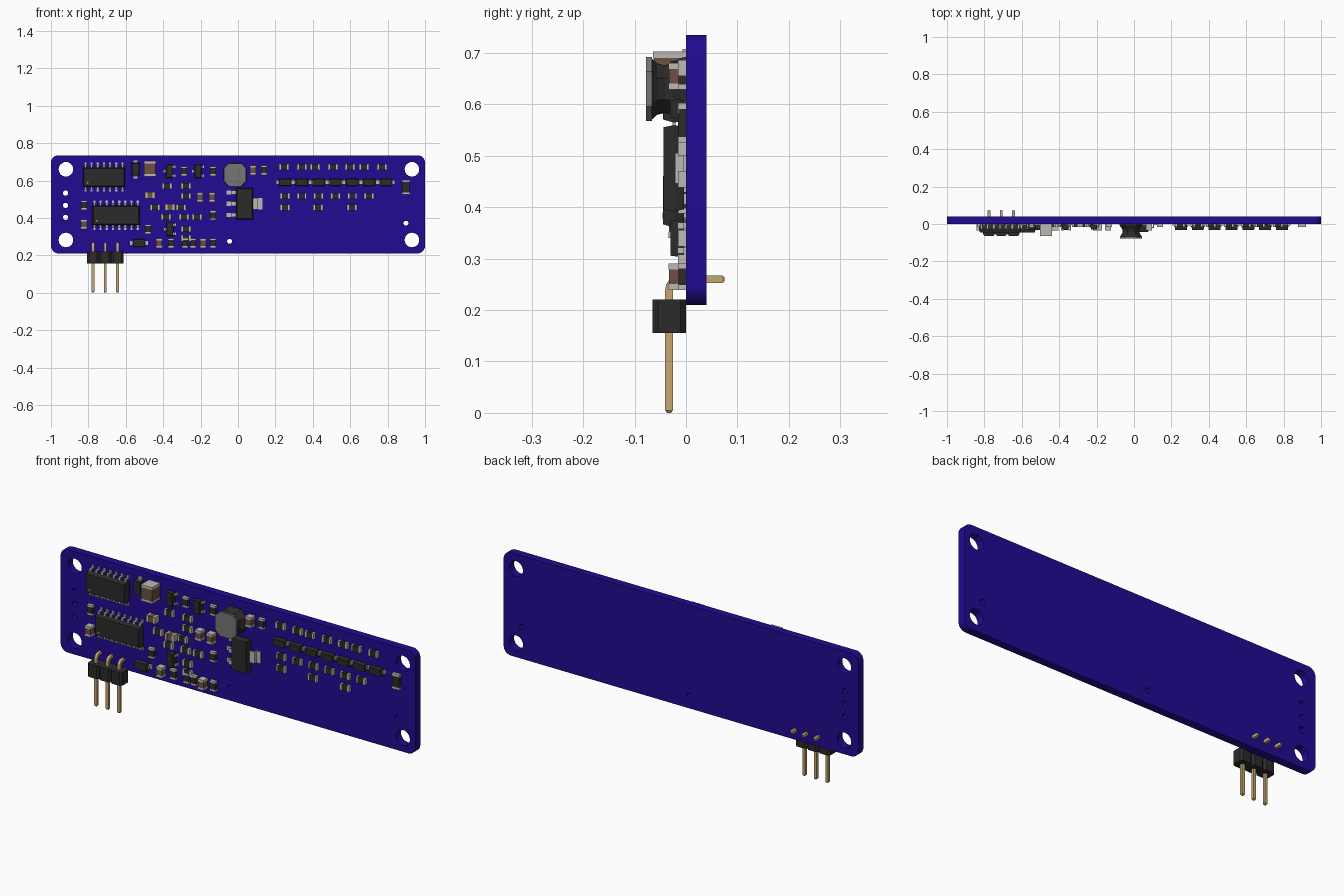
import bpy, bmesh, math

if "Cube" in bpy.data.objects:
    bpy.data.objects.remove(bpy.data.objects["Cube"], do_unlink=True)


def material(name, rgb):
    m = bpy.data.materials.new(name)
    m.use_nodes = True
    m.diffuse_color = (*rgb, 1)
    bsdf = m.node_tree.nodes["Principled BSDF"]
    bsdf.inputs["Base Color"].default_value = (*rgb, 1)
    bsdf.inputs["Roughness"].default_value = 0.6
    return m


MATS = [material("board_blue", (0.016, 0.003, 0.29)),
        material("black_plastic", (0.024, 0.024, 0.024)),
        material("solder_metal", (0.50, 0.49, 0.45)),
        material("pin_gold", (0.55, 0.39, 0.17)),
        material("ceramic_brown", (0.16, 0.08, 0.052)),
        material("ferrite_grey", (0.18, 0.18, 0.18))]
BLUE, BLACK, METAL, GOLD, BROWN, GREY = range(6)


def ring(cx, y, cz, w, h, c):
    """Rectangle outline with optional cut corners, facing the front."""
    a, b = w / 2, h / 2
    if c == 0:
        pts = [(-a, -b), (a, -b), (a, b), (-a, b)]
    else:
        pts = [(-a + c, -b), (a - c, -b), (a, -b + c), (a, b - c),
               (a - c, b), (-a + c, b), (-a, b - c), (-a, -b + c)]
    return [(cx + p, y, cz + q) for p, q in pts]


def build(name, lofts):
    """Mesh from lofts, each a material and a list of matching vertex rings."""
    bm = bmesh.new()
    for mat, rings in lofts:
        vs = [[bm.verts.new(p) for p in r] for r in rings]
        n = len(vs[0])
        faces = [bm.faces.new(vs[0]), bm.faces.new(vs[-1])]
        for r0, r1 in zip(vs, vs[1:]):
            for i in range(n):
                j = (i + 1) % n
                faces.append(bm.faces.new((r0[i], r0[j], r1[j], r1[i])))
        for f in faces:
            f.material_index = mat
    bmesh.ops.recalc_face_normals(bm, faces=bm.faces)
    me = bpy.data.meshes.new(name)
    bm.to_mesh(me)
    bm.free()
    for m in MATS:
        me.materials.append(m)
    return me


def layers(mat, cx, cz, levels):
    return (mat, [ring(cx, y, cz, w, h, c) for y, w, h, c in levels])


def box(mat, cx, cz, w, h, y0, y1):
    return layers(mat, cx, cz, [(y0, w, h, 0), (y1, w, h, 0)])


def place(mesh, x, z, upright=False):
    ob = bpy.data.objects.new(mesh.name, mesh)
    bpy.context.collection.objects.link(ob)
    ob.location = (x, 0, z)
    if upright:
        ob.rotation_euler.y = math.pi / 2


def package(w, h, top, low=-0.004):
    """Moulded body that tapers from its middle seam."""
    mid = top * 0.5
    return layers(BLACK, 0, 0, [(low, w * .95, h * .9, 0), (mid, w, h, 0),
                                (top, w * .95, h * .88, 0)])


def gull_lead(x, side, z0, z1, w, y):
    """Bent lead running from the body out and down to the board."""
    t, zm = 0.006, (z0 + z1) / 2
    return [box(METAL, x, side * (z0 + zm) / 2, w, zm - z0 + .004, y, y - t),
            box(METAL, x, side * zm, w, t, 0, y - t),
            box(METAL, x, side * (zm + z1) / 2, w, z1 - zm, 0, -t)]


def chip(name, w, h, top, mat, end):
    """Two-terminal part with metal end caps."""
    lofts = [box(mat, 0, 0, w - 2 * end, h * .97, 0, top)]
    for s in (-1, 1):
        lofts.append(box(METAL, s * (w - end) / 2, 0, end, h, 0, top - .001))
    return build(name, lofts)


def soic(name, count, w):
    lofts = [package(w, 0.107, -0.045)]
    lofts.append(layers(GREY, -w / 2 + .025, -0.03,
                        [(-.044, .012, .012, .0035), (-.0458, .012, .012, .0035)]))
    for i in range(count):
        x = (i - (count - 1) / 2) * 0.033
        for s in (-1, 1):
            lofts += gull_lead(x, s, 0.05, 0.078, 0.012, -0.02)
    return build(name, lofts)


def transistor(name, w, h, top, reach, singles, triples, lead_w, tab_w):
    """Long body with leads on one side and a centre lead or tab opposite."""
    lofts = [package(w, h, top)]
    for x in triples:
        lofts += gull_lead(x, -1, h / 2 - .003, reach, lead_w, top * .35)
    for x in singles:
        lofts += gull_lead(x, 1, h / 2 - .003, reach, tab_w, top * .35)
    return build(name, lofts)


def diode(name, w, h, reach):
    lofts = [package(w, h, -0.031)]
    for s in (-1, 1):
        lofts.append(box(METAL, s * (w / 2 + reach) / 2, 0, reach - w / 2 + .004, h * .5, 0, -.007))
        lofts.append(box(METAL, s * (w / 2 + .002), 0, .006, h * .5, 0, -.017))
    return build(name, lofts)


# Circuit board: rounded outline with mounting holes and vias
curve = bpy.data.curves.new("circuit_board", 'CURVE')
curve.dimensions = '2D'
curve.fill_mode = 'BOTH'
curve.extrude = 0.02


def outline(points):
    sp = curve.splines.new('POLY')
    sp.points.add(len(points) - 1)
    for p, (x, z) in zip(sp.points, points):
        p.co = (x, z, 0, 1)
    sp.use_cyclic_u = True


def arc(cx, cz, r, a0, a1, n):
    return [(cx + r * math.cos(math.radians(a0 + (a1 - a0) * i / n)),
             cz + r * math.sin(math.radians(a0 + (a1 - a0) * i / n))) for i in range(n + 1)]


R = 0.04
edge = []
for cx, cz, a in ((1 - R, .735 - R, 0), (-1 + R, .735 - R, 90), (-1 + R, .21 + R, 180), (1 - R, .21 + R, 270)):
    edge += arc(cx, cz, R, a, a + 90, 6)
outline(edge)
for x, z, r in ((-.92, .66, .039), (.93, .66, .039), (-.92, .282, .039), (.93, .282, .039),
                (-.922, .533, .014), (-.922, .467, .014), (-.922, .403, .014),
                (.898, .372, .013), (-.045, .275, .013)):
    outline(arc(x, z, r, 0, 360, 24)[:-1])
board = bpy.data.objects.new("circuit_board", curve)
bpy.context.collection.objects.link(board)
mesh = bpy.data.meshes.new_from_object(board.evaluated_get(bpy.context.evaluated_depsgraph_get()))
bpy.data.objects.remove(board)
mesh.name = "circuit_board"
mesh.materials.clear()
mesh.materials.append(MATS[BLUE])
board = bpy.data.objects.new("circuit_board", mesh)
bpy.context.collection.objects.link(board)
board.location.y = 0.02
board.rotation_euler.x = math.pi / 2

# Pin header: three chamfered blocks and bent square pins
blocks, pins = [], []
path = [(-.033, 0, .004, 0), (-.033, .005, .0075, 0), (-.033, .24, .0075, 0)]
path += [(-.013 - .02 * math.cos(math.radians(a)), .24 + .02 * math.sin(math.radians(a)), .0075, a)
         for a in (22.5, 45, 67.5, 90)]
path += [(.07, .26, .0075, 90), (.0752, .26, .004, 90)]
for x in (-.775, -.71, -.645):
    blocks.append((BLACK, [[(px, pz, z) for px, _, pz in ring(x, 0, -.0325, .0652, .065, .011)]
                           for z in (.155, .221)]))
    rings = []
    for y, z, h, a in path:
        c, s = math.cos(math.radians(a)) * h, math.sin(math.radians(a)) * h
        rings.append([(x - h, y - c, z + s), (x + h, y - c, z + s),
                      (x + h, y + c, z - s), (x - h, y + c, z - s)])
    pins.append((GOLD, rings))
place(build("header_block", blocks), 0, 0)
place(build("header_pins", pins), 0, 0)

# Integrated circuits and regulator
place(soic("upper_chip", 7, 0.225), -.717, .618)
place(soic("lower_chip", 8, 0.255), -.652, .414)
place(transistor("regulator", .168, .092, -.044, .096, [0], (-.06, 0, .06), .022, .06), .035, .476, True)

# Inductor: waisted core between two cut-corner flanges
place(build("inductor", [
    layers(BLACK, 0, 0, [(0, .125, .125, .03), (-.012, .118, .12, .03), (-.025, .095, .1, .027),
                         (-.042, .09, .093, .026), (-.056, .1, .1, .028), (-.066, .115, .118, .03)]),
    layers(GREY, 0, 0, [(-.066, .12, .124, .028), (-.078, .12, .124, .028)])]), -.016, .63)

# Small transistors
small = transistor("small_transistor", .072, .036, -.03, .032, [-.024, .024], [0], .012, .012)
for x, z in ((-.367, .65), (-.214, .65), (-.364, .34)):
    place(small, x, z, True)

# Diodes
row_diode = diode("row_diode", .066, .038, .044)
for i in range(7):
    place(row_diode, .251 + .09 * i, .591)
big_diode = diode("power_diode", .066, .042, .046)
place(big_diode, -.548, .66, True)
place(big_diode, -.529, .265)

# Capacitors
place(chip("large_capacitor", .083, .064, -.063, BROWN, .013), -.471, .662, True)
cap = chip("capacitor", .052, .034, -.033, BROWN, .012)
for x, z, up in ((-.824, .366, 1), (-.47, .521, 0), (-.364, .457, 0), (-.203, .511, 1), (-.139, .511, 1),
                 (-.422, .265, 1), (-.187, .265, 1), (.08, .655, 1)):
    place(cap, x, z, up)

# Resistors
res = chip("resistor", .052, .032, -.015, BLACK, .01)
for x, z in ((-.824, .468), (-.481, .34), (-.289, .65), (-.134, .65), (-.134, .414), (-.358, .265),
             (-.283, .265), (-.241, .265), (-.134, .265), (.139, .655)):
    place(res, x, z, True)
for x, z in ((-.444, .457), (-.38, .57), (-.385, .404), (-.278, .57), (-.278, .516), (-.305, .457),
             (-.289, .404), (-.219, .404), (-.278, .34), (-.278, .292)):
    place(res, x, z)
for x in (.246, .342, .412, .508, .599, .674, .77):
    place(res, x, .671)
for i in range(6):
    place(res, .251 + .09 * i, .516)
for x in (.251, .428, .61):
    place(res, x, .455)
place(chip("large_resistor", .078, .041, -.015, BLACK, .012), .898, .564, True)
